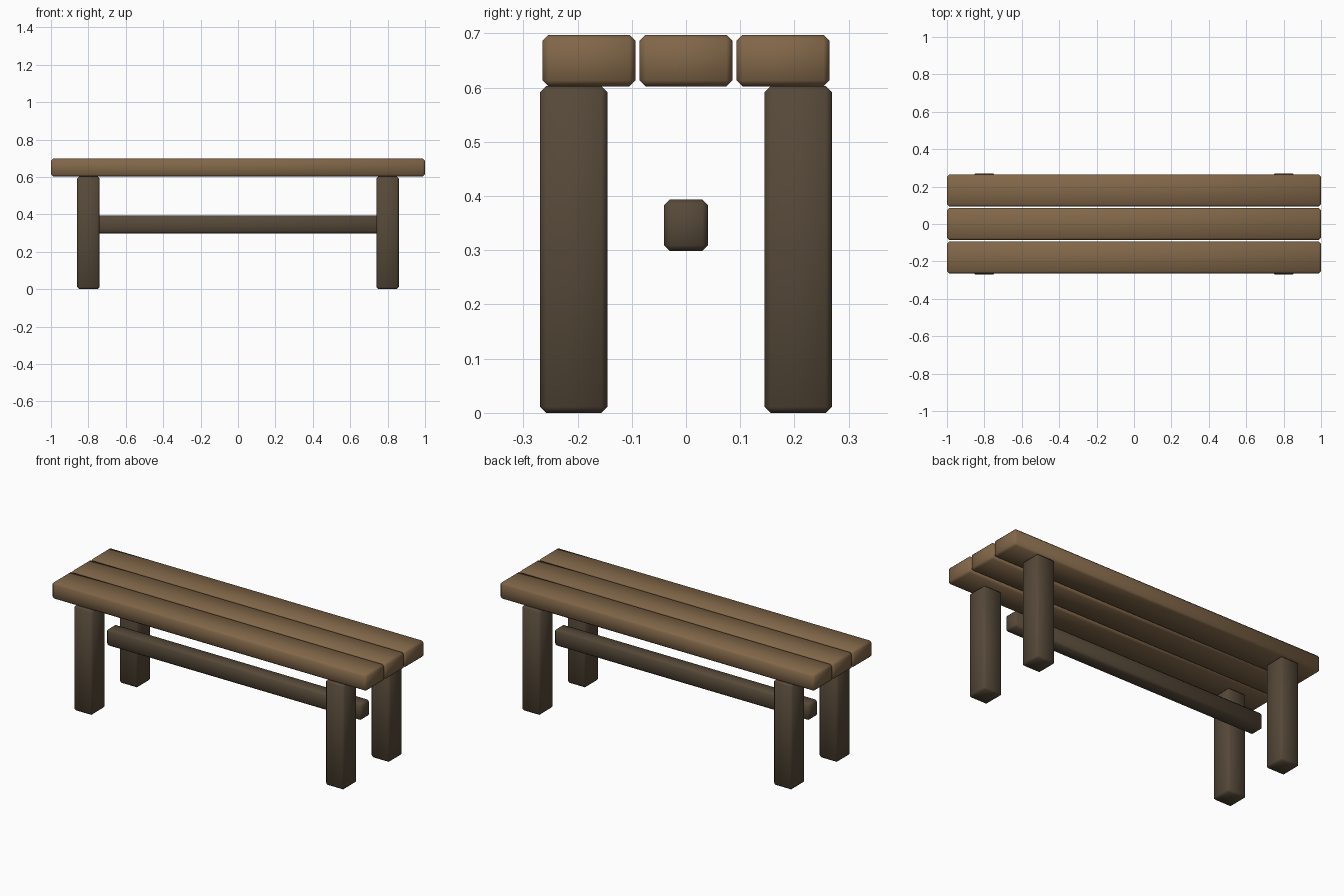
import bpy, bmesh

if "Cube" in bpy.data.objects:
    bpy.data.objects.remove(bpy.data.objects["Cube"])


def material(name, color):
    m = bpy.data.materials.new(name)
    m.diffuse_color = (*color, 1)
    m.use_nodes = True
    m.node_tree.nodes["Principled BSDF"].inputs["Base Color"].default_value = m.diffuse_color
    return m


light_wood = material("light wood", (0.22, 0.135, 0.066))
dark_wood = material("dark wood", (0.092, 0.066, 0.040))


def beam(name, center, size, mat, chamfer=0.011):
    """Box with single-segment chamfered edges, softly shaded."""
    bm = bmesh.new()
    bmesh.ops.create_cube(bm, size=1)
    bmesh.ops.scale(bm, vec=size, verts=bm.verts)
    bmesh.ops.bevel(bm, geom=bm.edges[:], offset=chamfer, segments=1,
                    affect='EDGES', profile=0.5)
    for f in bm.faces:
        f.smooth = True
    me = bpy.data.meshes.new(name)
    bm.to_mesh(me)
    bm.free()
    me.materials.append(mat)
    ob = bpy.data.objects.new(name, me)
    ob.location = center
    bpy.context.collection.objects.link(ob)
    return ob


# Seat planks
for name, y in (("front", -0.179), ("middle", 0), ("back", 0.179)):
    beam(name + "_seat_plank", (0, y, 0.65), (2, 0.171, 0.095), light_wood)

# Legs
for side, x in (("left", -0.8), ("right", 0.8)):
    for end, y in (("front", -0.207), ("back", 0.207)):
        beam(f"{end}_{side}_leg", (x, y, 0.3015), (0.119, 0.124, 0.603), dark_wood)

# Stretcher between the leg pairs
beam("stretcher", (0, 0, 0.346), (1.62, 0.082, 0.095), dark_wood)
